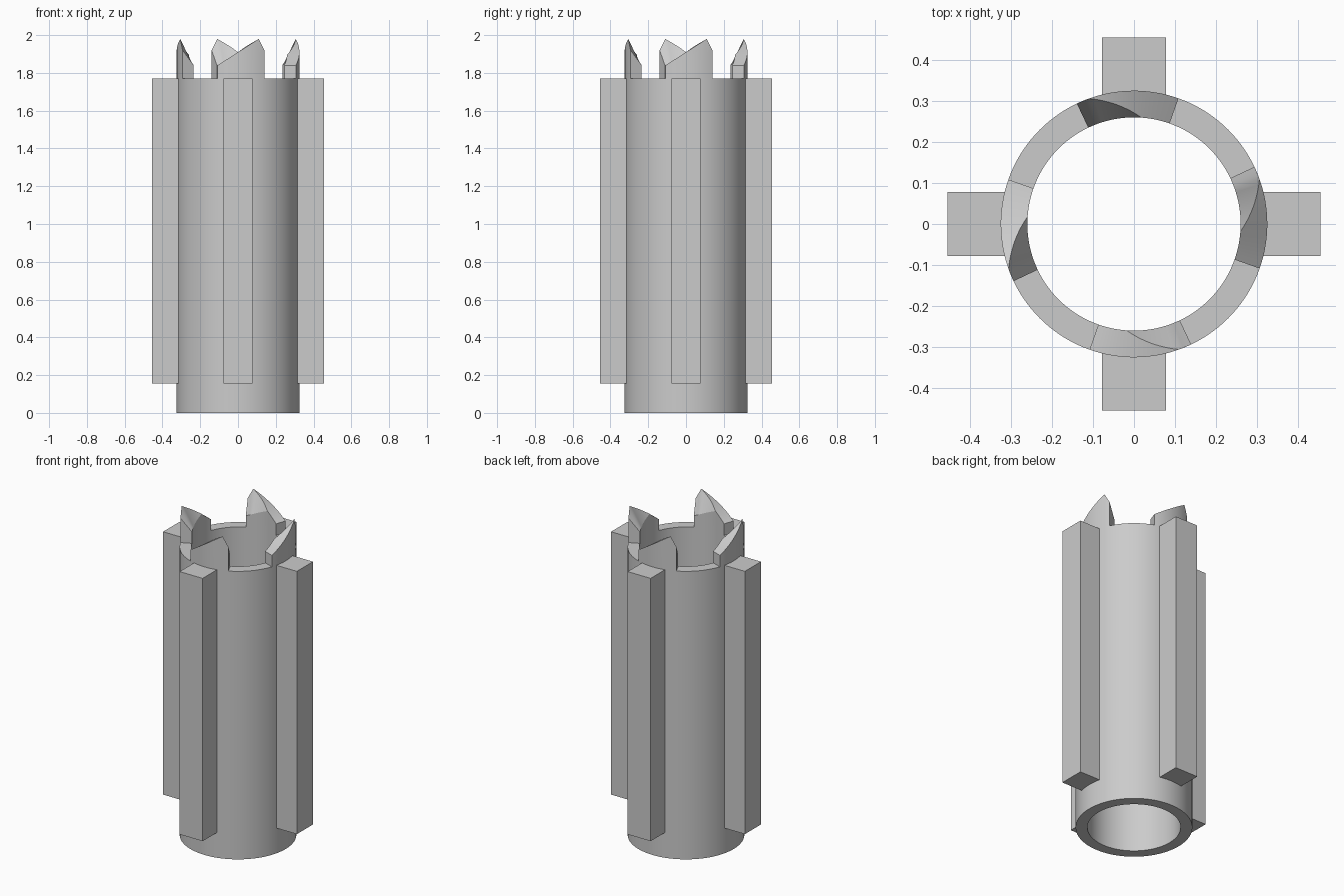
import bpy
import bmesh
from math import sin, cos, radians, pi

cube = bpy.data.objects.get("Cube")
if cube:
    bpy.data.objects.remove(cube, do_unlink=True)

OUTER, INNER, TOP = 0.325, 0.26, 1.77

grey = bpy.data.materials.new("light grey")
grey.use_nodes = True
colour = (0.6, 0.6, 0.6, 1)
grey.diffuse_color = colour
grey.node_tree.nodes["Principled BSDF"].inputs["Base Color"].default_value = colour


def finish(name, bm, smooth=True):
    bmesh.ops.remove_doubles(bm, verts=bm.verts, dist=0.0002)
    bmesh.ops.recalc_face_normals(bm, faces=bm.faces)
    mesh = bpy.data.meshes.new(name)
    bm.to_mesh(mesh)
    bm.free()
    mesh.materials.append(grey)
    obj = bpy.data.objects.new(name, mesh)
    bpy.context.collection.objects.link(obj)
    if smooth:
        bpy.ops.object.select_all(action="DESELECT")
        obj.select_set(True)
        bpy.context.view_layer.objects.active = obj
        bpy.ops.object.shade_smooth_by_angle(angle=radians(25))
    return obj


def skin(bm, rings, closed):
    """Join matching rings of points with quads."""
    rows = [[bm.verts.new(p) for p in ring] for ring in rings]
    pairs = list(zip(rows, rows[1:]))
    if closed:
        pairs.append((rows[-1], rows[0]))
    else:
        bm.faces.new(rows[0])
        bm.faces.new(rows[-1])
    n = len(rows[0])
    for a, b in pairs:
        for i in range(n):
            j = (i + 1) % n
            bm.faces.new((a[i], a[j], b[j], b[i]))


def polar(r, t, z):
    return (r * cos(t), r * sin(t), z)


# Hollow tube, swept from its wall section
wall = [(OUTER, 0), (OUTER, TOP), (INNER, TOP), (INNER, 0)]
bm = bmesh.new()
skin(bm, [[polar(r, 2 * pi * k / 128, z) for r, z in wall] for k in range(128)], True)
finish("tube", bm)

# Tooth limits: low end, start of the inner bevel, peak, high end
LOW, BEVEL, PEAK, END = (radians(a) for a in (-19.5, -4, 19.8, 25.4))
LOW_Z, PEAK_Z, END_Z = 1.84, 1.98, 1.92


def mix(t, t0, t1, a, b):
    f = (sin(t) - sin(t0)) / (sin(t1) - sin(t0))
    return a + (b - a) * f


def tooth_section(t):
    """Wall section of a tooth: outer rim, ridge and inner rim heights."""
    ramp = mix(t, LOW, PEAK, LOW_Z, PEAK_Z)
    outer_z = ramp if t <= PEAK else mix(t, PEAK, END, PEAK_Z, END_Z)
    inner_z, ridge_r = ramp, INNER
    if t > BEVEL:
        bevel_z = mix(BEVEL, LOW, PEAK, LOW_Z, PEAK_Z)
        inner_z = mix(t, BEVEL, END, bevel_z, LOW_Z)
        ridge_r = min(OUTER, mix(t, BEVEL, PEAK, INNER, OUTER))
    return [(OUTER, TOP), (OUTER, outer_z), (ridge_r, outer_z),
            (INNER, inner_z), (INNER, TOP)]


def steps(a, b, n):
    return [a + (b - a) * k / n for k in range(n)]


angles = steps(LOW, BEVEL, 6) + steps(BEVEL, PEAK, 10) + steps(PEAK, END, 3) + [END]

for side, turn in (("front", -pi / 2), ("left", 0), ("back", pi / 2), ("right", pi)):
    # Ramped locking tooth on the rim
    bm = bmesh.new()
    skin(bm, [[polar(r, t, z) for r, z in tooth_section(t)] for t in angles], False)
    finish(side + "_tooth", bm).rotation_euler.z = turn

    # Long straight rib on the tube wall
    bm = bmesh.new()
    base = [(0.312, -0.078), (0.455, -0.078), (0.455, 0.078), (0.312, 0.078)]
    skin(bm, [[(x, y, z) for x, y in base] for z in (0.155, TOP)], False)
    finish(side + "_rib", bm, False).rotation_euler.z = turn
